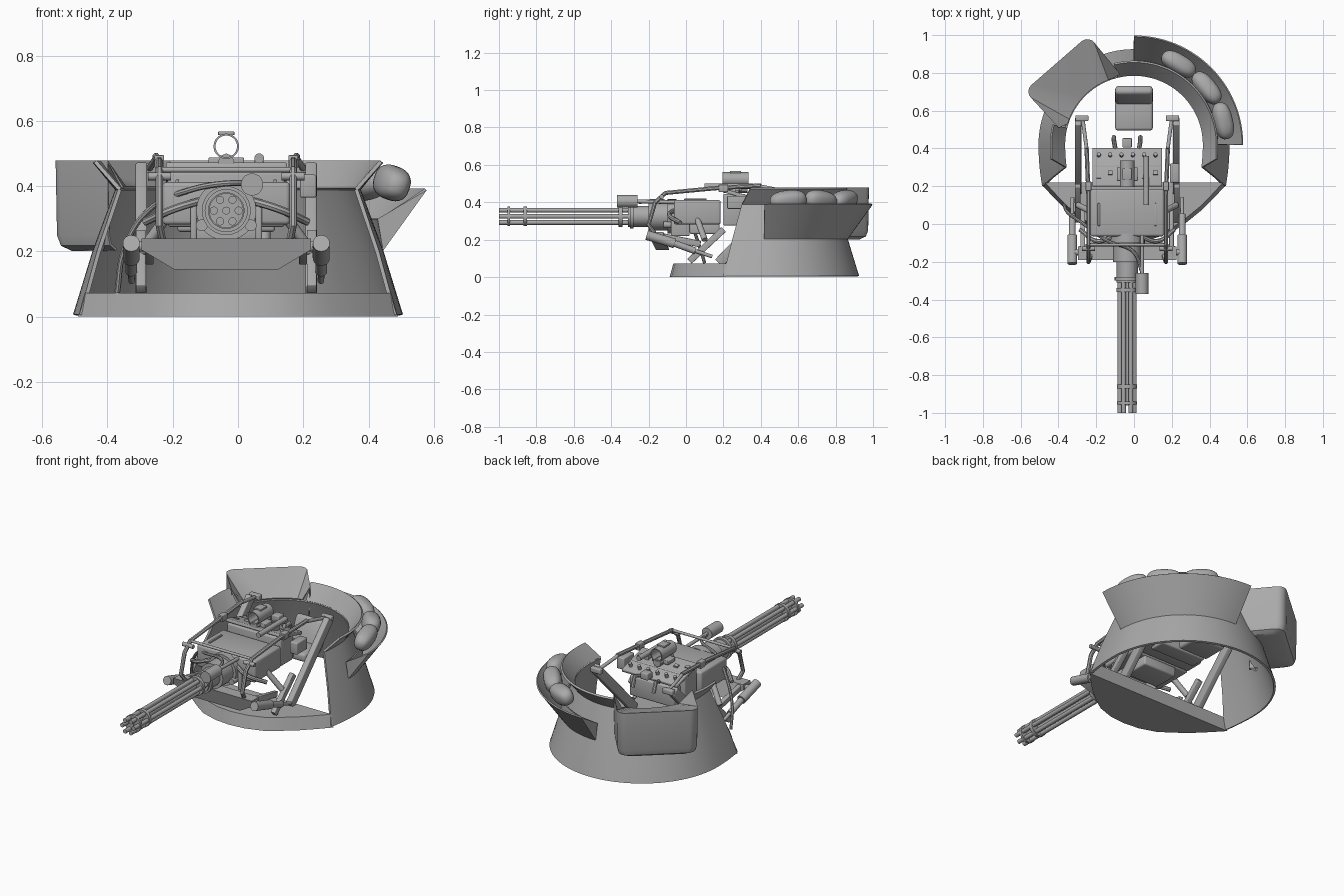
import bpy, bmesh, math
from mathutils import Vector, Matrix

cube = bpy.data.objects.get("Cube")
if cube:
    bpy.data.objects.remove(cube)

grey = bpy.data.materials.new("plain grey")
grey.use_nodes = True
grey.diffuse_color = (0.4, 0.4, 0.4, 1)
grey.node_tree.nodes["Principled BSDF"].inputs["Base Color"].default_value = (0.4, 0.4, 0.4, 1)
parts = []
CY = 0.42      # centre of the ring along y
GX = -0.036    # centre line of the weapon


def add(name, data):
    ob = bpy.data.objects.new(name, data)
    bpy.context.collection.objects.link(ob)
    data.materials.append(grey)
    parts.append(ob)
    return ob


def from_bm(name, bm):
    bmesh.ops.recalc_face_normals(bm, faces=bm.faces)
    me = bpy.data.meshes.new(name)
    bm.to_mesh(me)
    bm.free()
    return add(name, me)


def modify(ob, kind, **settings):
    mod = ob.modifiers.new(kind.title(), kind)
    for key, value in settings.items():
        setattr(mod, key, value)
    return ob


def box(name, centre, size, bevel=0, tilt=0):
    bm = bmesh.new()
    m = Matrix.Translation(centre) @ Matrix.Rotation(tilt, 4, 'X') @ Matrix.Diagonal((*size, 1))
    bmesh.ops.create_cube(bm, size=1, matrix=m)
    ob = from_bm(name, bm)
    return modify(ob, 'BEVEL', width=bevel, segments=3) if bevel else ob


def rod(name, a, b, r, sides=20):
    a, b = Vector(a), Vector(b)
    m = Matrix.Translation((a + b) / 2) @ (b - a).to_track_quat('Z', 'Y').to_matrix().to_4x4()
    bm = bmesh.new()
    bmesh.ops.create_cone(bm, cap_ends=True, segments=sides, radius1=r, radius2=r,
                          depth=(b - a).length, matrix=m)
    return from_bm(name, bm)


def pipe(name, points, r, smooth=False):
    cu = bpy.data.curves.new(name, 'CURVE')
    cu.dimensions, cu.bevel_depth, cu.bevel_resolution, cu.use_fill_caps = '3D', r, 2, True
    sp = cu.splines.new('BEZIER' if smooth else 'POLY')
    pts = sp.bezier_points if smooth else sp.points
    pts.add(len(points) - 1)
    for p, co in zip(pts, points):
        p.co = co if smooth else (*co, 1)
        if smooth:
            p.handle_left_type = p.handle_right_type = 'AUTO'
    return add(name, cu)


def polar(r, deg, z):
    """Point on the ring, whose sides run straighter towards the front."""
    s, c = math.sin(math.radians(deg)), math.cos(math.radians(deg))
    if s < 0:
        c = math.copysign(math.sqrt(1 - .4 * s * s), c)
    return Vector((r * c, CY + r * s, z))


def arc_shell(name, rows, n, thick, caps=False):
    """Sheet swept round the ring; each row is radius, height, first and last angle."""
    bm = bmesh.new()
    grid = [[bm.verts.new(polar(r, a + (b - a) * i / n, z)) for i in range(n + 1)]
            for r, z, a, b in rows]
    for lo, hi in zip(grid, grid[1:]):
        for i in range(n):
            bm.faces.new((lo[i], lo[i + 1], hi[i + 1], hi[i]))
    if caps:
        for i in (0, n):
            bm.faces.new([row[i] for row in grid])
    return modify(from_bm(name, bm), 'SOLIDIFY', thickness=thick, offset=0)


def prism(name, outline, lo, hi, shrink=1.0):
    """Outline in x and y raised from lo to hi, the top scaled about the ring centre."""
    bm = bmesh.new()
    bot = [bm.verts.new((x, y, lo)) for x, y in outline]
    top = [bm.verts.new((x * shrink, CY + (y - CY) * shrink, hi)) for x, y in outline]
    bm.faces.new(bot)
    bm.faces.new(top)
    for i in range(len(bot)):
        j = (i + 1) % len(bot)
        bm.faces.new((bot[i], bot[j], top[j], top[i]))
    return from_bm(name, bm)


# Ring wall, its flared collar and the front floor plate
arc_shell("ring_wall", [(.5, .005, -26, 206), (.495, .02, -26, 206),
                        (.44, .2, -23, 203), (.37, .39, -19, 199)], 64, .012)
for a, b in ((-10, 104), (166, 190)):
    arc_shell("collar", [(.37, .39, a - 9 if a < 0 else a, b + 9 if b > 180 else b),
                         (.44, .475, a, b)], 36, .012)
half = [(.49, .21), (.43, .145), (.36, .075), (.28, .01), (.2, -.045), (.1, -.078)]
prism("floor_plate", half + [(0, -.088)] + [(-x, y) for x, y in reversed(half)], 0, .072, .96)

# Sandbag tray and plump sandbags
arc_shell("bag_tray", [(.43, .3, 0, 90), (.445, .205, 0, 90), (.575, .39, 0, 90)], 28, .008, True)
for i, a in enumerate((15, 38, 61)):
    bm = bmesh.new()
    bmesh.ops.create_uvsphere(bm, u_segments=24, v_segments=14, radius=1)
    for v in bm.verts:
        v.co = [math.copysign(abs(c) ** .8, c) for c in v.co]
    bm.transform(Matrix.Translation(polar(.488, a, .41)) @ Matrix.Rotation(math.radians(a), 4, 'Z')
                 @ Matrix.Rotation(.3, 4, 'Y') @ Matrix.Rotation(.12 * (-1) ** i, 4, 'X')
                 @ Matrix.Diagonal((.05, .1, .053, 1)))
    from_bm("sandbag", bm)

# Storage bin with a sloping lid on the other rear quarter
bm = bmesh.new()
turn = Matrix.Rotation(math.radians(41), 4, 'Z')
rows = []
for z, inset in ((.475, 0), (.25, .004), (.22, .012), (.205, .035)):
    loop = [Vector((-.215 + inset, -.12, 0))]
    for side, start in ((-1, 180), (1, 90)):
        for i in range(6):
            a = math.radians(start - 18 * i)
            loop.append(Vector((side * (.175 - inset) + .045 * math.cos(a),
                                .098 - inset + .045 * math.sin(a), 0)))
    loop.append(Vector((.215 - inset, -.12, 0)))
    rows.append([bm.verts.new(turn @ v + Vector((-.315, .742, z))) for v in loop])
for hi, lo in zip(rows, rows[1:]):
    for i in range(len(hi) - 1):
        bm.faces.new((hi[i], hi[i + 1], lo[i + 1], lo[i]))
for row, r, z in ((rows[-1], .435, .205), (rows[0], .37, .395)):
    inner = [bm.verts.new(polar(r, 107 + 56 * i / 13, z)) for i in range(14)][::-1]
    for i in range(13):
        bm.faces.new((row[i], row[i + 1], inner[i + 1], inner[i]))
modify(from_bm("storage_bin", bm), 'SOLIDIFY', thickness=.008, offset=0)

# Seat
box("seat_pan", (0, .575, .2), (.2, .16, .05), .015)
box("seat_back", (0, .68, .265), (.2, .05, .17), .02, -.42)

# Rotary barrels with clamps, hub and housing
GZ = .325
for i in range(6):
    a = math.tau * i / 6
    x, z = GX + .038 * math.cos(a), GZ + .038 * math.sin(a)
    rod("barrel", (x, -1, z), (x, -.15, z), .0125, 14)
for name, y0, y1, r in (("muzzle_clamp", -.955, -.94, .053), ("barrel_clamp", -.87, -.85, .053),
                        ("rear_clamp", -.36, -.34, .056), ("hub", -.31, -.2, .056),
                        ("hub_flange", -.3, -.28, .066), ("rotor_housing", -.2, -.08, .075),
                        ("housing_flange", -.1, -.05, .092)):
    rod(name, (GX, y0, GZ), (GX, y1, GZ), r, 28)
rod("barrel_core", (GX, -.96, GZ), (GX, -.2, GZ), .012)

# Weapon body, rear console and ammunition guides
box("weapon_body", (GX, .06, .347), (.39, .25, .13), .012)
box("body_underside", (GX, .1, .26), (.22, .16, .06), .01)
box("console_base", (GX, .26, .36), (.36, .12, .17), .01)
box("console_top", (GX, .3, .435), (.37, .21, .02), .005, -.28)
box("console_lower", (GX, .33, .32), (.3, .1, .12), .01)
box("side_box", (.215, .27, .4), (.05, .1, .07), .006)
for s in (-1, 1):
    box("body_slot", (GX + s * .15, .05, .414), (.012, .12, .012), .003)
    box("cradle_cheek", (GX + s * .1, -.03, .28), (.02, .1, .12), .006)
    rod("cradle_bolt", (GX + s * .075, -.12, .28), (GX + s * .075, -.05, .28), .018)
    pipe("feed_hose", [(GX + s * .06, -.06, .36), (GX + s * .16, -.09, .33),
                       (GX + s * .25, -.03, .29)], .012, True)
for i in range(6):
    x = GX - .15 + .06 * i
    rod("console_knob", (x, .36, .42), (x, .37, .45), .01, 12)
    box("console_switch", (x, .25 + .02 * (i % 2), .455), (.025, .02, .02), 0, -.28)

# Front cross beam with tapered underside
bm = bmesh.new()
for y in (-.19, -.12):
    bm.faces.new([bm.verts.new((GX + x, y + (.03 if z < .2 else 0), z)) for x, z in
                  ((-.26, .24), (.26, .24), (.26, .205), (.16, .145), (-.16, .145), (-.26, .205))])
front, back = [list(f.verts) for f in bm.faces]
for i in range(6):
    j = (i + 1) % 6
    bm.faces.new((front[i], front[j], back[j], back[i]))
from_bm("cross_beam", bm)

# Side frames, shock absorbers, support arms and rails, both sides
for s in (-1, 1):
    def P(x, y, z):
        return (GX + s * x, y, z)
    rod("shock_head", P(.291, -.21, .225), P(.291, -.06, .18), .026)
    rod("shock_body", P(.291, -.06, .18), P(.291, .05, .14), .018)
    rod("shock_rod", P(.291, .05, .14), P(.29, .14, .11), .01)
    rod("shock_pin", P(.24, -.15, .215), P(.3, -.15, .215), .016)
    box("support_arm", P(.26, .36, .265), (.035, .53, .055), .005, math.atan2(.37, .36))
    box("arm_brace", P(.262, .11, .17), (.03, .25, .035), .004, .75)
    box("beam_link", P(.235, -.04, .2), (.025, .24, .035), .004, -.2)
    box("arm_head", P(.24, .56, .455), (.07, .03, .03), .005)
    pipe("top_rail", [P(.19, -.15, .21), P(.205, -.2, .28), P(.205, -.165, .4), P(.205, -.11, .45),
                      P(.205, .15, .475), P(.215, .4, .49)], .012)
    box("rail_bracket", P(.205, .2, .475), (.03, .05, .04), .004)
    rod("rail_pin", P(.17, -.13, .43), P(.24, -.13, .43), .012)
    rod("rail_link", P(.215, .4, .485), P(.235, .55, .455), .01)
    rod("body_mount", P(.18, .06, .31), P(.26, .1, .2), .016)
    pipe("rear_grip", [P(.06, .38, .4), P(.07, .44, .42), P(.07, .46, .36)], .012)
rod("rail_cross_bar", (GX - .21, -.11, .45), (GX + .21, -.11, .45), .008)

# Lamp, its bar and the cable
rod("lamp", (.043, -.37, .405), (.043, -.26, .405), .034, 28)
rod("lamp_bar", (.043, -.26, .405), (.043, -.05, .4), .01)
pipe("cable", [(.04, -.25, .4), (.0, -.15, .41), (-.14, -.09, .39), (-.28, .01, .32),
               (-.35, .06, .2), (-.37, .1, .075)], .009, True)

# Round sight and side scope
rod("sight_base", (GX, .2, .475), (GX, .33, .475), .025, 8)
box("sight_mount", (GX, .265, .475), (.11, .07, .025), .004)
bm = bmesh.new()
bmesh.ops.create_cone(bm, cap_ends=False, segments=28, radius1=.039, radius2=.039, depth=.14,
                      matrix=Matrix.Translation((GX, .265, .522)) @ Matrix.Rotation(math.pi / 2, 4, 'X'))
modify(from_bm("sight_tube", bm), 'SOLIDIFY', thickness=.006)
box("sight_cap", (GX, .265, .562), (.05, .06, .012), .003)
rod("scope", (.065, .1, .485), (.065, .36, .485), .015)
box("scope_mount", (.065, .26, .46), (.03, .05, .04), .003)
box("rear_sight", (GX, .43, .44), (.05, .05, .04), .005)

# Turn modifiers and curves into meshes and smooth the rounded parts
bpy.ops.object.select_all(action='DESELECT')
for ob in parts:
    ob.select_set(True)
bpy.context.view_layer.objects.active = parts[0]
bpy.ops.object.convert(target='MESH')
bpy.ops.object.shade_smooth_by_angle(angle=math.radians(32))
